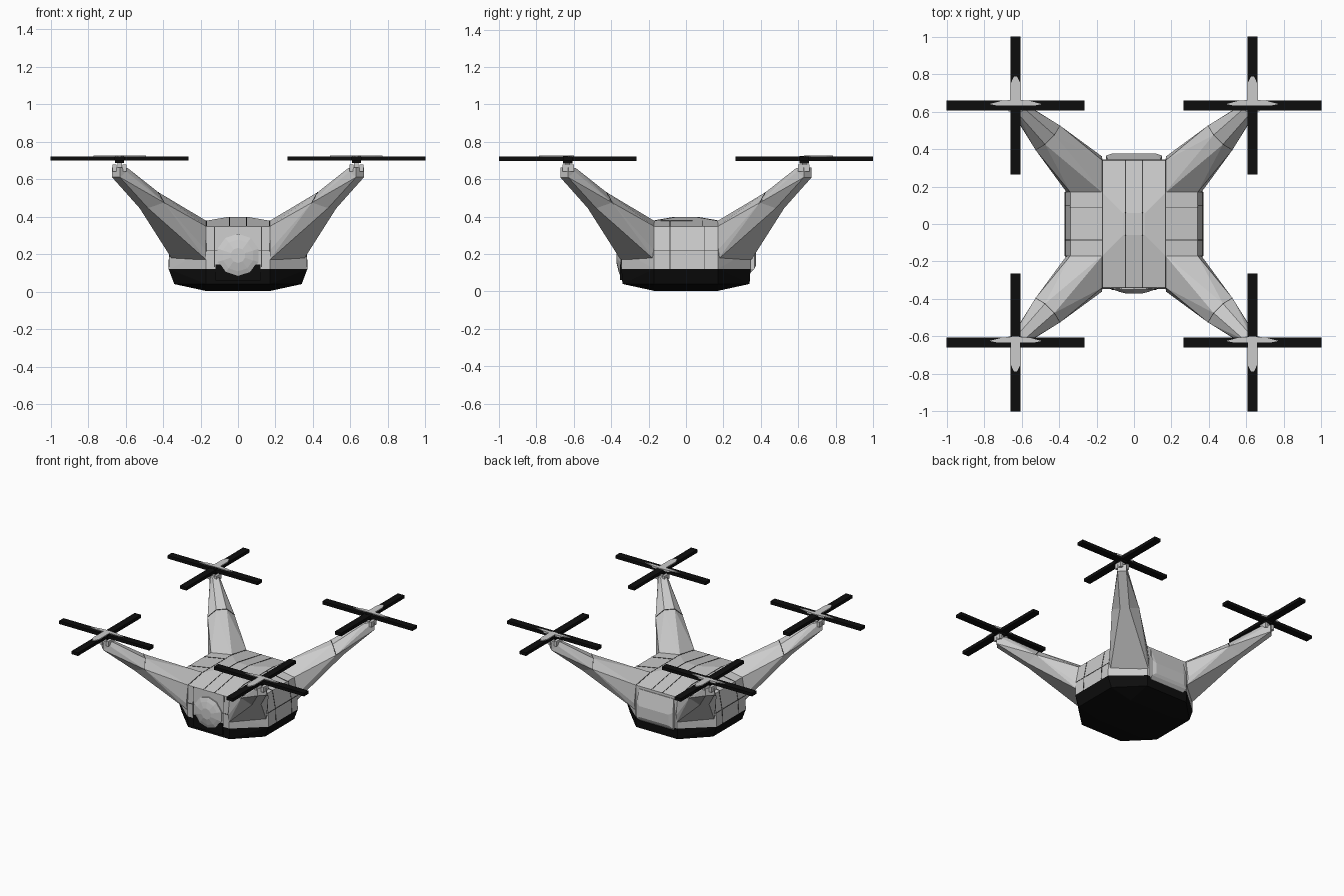
import bpy, bmesh, math
from mathutils import Vector

if "Cube" in bpy.data.objects:
    bpy.data.objects.remove(bpy.data.objects["Cube"])


def mat(name, c):
    m = bpy.data.materials.new(name)
    m.diffuse_color = (c, c, c, 1)
    m.use_nodes = True
    m.node_tree.nodes["Principled BSDF"].inputs["Base Color"].default_value = m.diffuse_color
    return m


GREY = mat("light grey shell", 0.6)
BLACK = mat("black", 0.004)
SEAM = mat("dark grey seam", 0.06)


def finish(name, bm, m):
    bmesh.ops.recalc_face_normals(bm, faces=bm.faces)
    me = bpy.data.meshes.new(name)
    bm.to_mesh(me)
    bm.free()
    me.materials.append(m)
    ob = bpy.data.objects.new(name, me)
    bpy.context.collection.objects.link(ob)
    return ob


def hull(name, groups, m):
    """One convex solid for each group of points, joined in one object."""
    bm = bmesh.new()
    for pts in groups:
        vs = [bm.verts.new(p) for p in pts]
        r = bmesh.ops.convex_hull(bm, input=vs)
        junk = {v for v in r["geom_interior"] + r["geom_unused"]
                if isinstance(v, bmesh.types.BMVert)}
        bmesh.ops.delete(bm, geom=list(junk), context='VERTS')
    bmesh.ops.dissolve_limit(bm, angle_limit=0.01, verts=bm.verts, edges=bm.edges)
    return finish(name, bm, m)


def box(x0, x1, y0, y1, z0, z1):
    return [(x, y, z) for x in (x0, x1) for y in (y0, y1) for z in (z0, z1)]


def square(s, z):
    return [(a * s, b * s, z) for a in (-1, 1) for b in (-1, 1)]


def octagon(x, y, z, s=0.17):
    return [(a * p, b * q, z) for a in (-1, 1) for b in (-1, 1)
            for p, q in ((s, y), (x, s))]


def seams(name, paths, w=0.004):
    """Thin dark strips along polylines on the shell."""
    bm = bmesh.new()
    for path in paths:
        for p, q in zip(path, path[1:]):
            p, q = Vector(p), Vector(q)
            r = bmesh.ops.create_cube(bm, size=1)
            rot = (q - p).to_track_quat('X', 'Z')
            for v in r["verts"]:
                c = Vector((v.co.x * (q - p).length, v.co.y * w, v.co.z * w))
                v.co = rot @ c + (p + q) / 2
    return finish(name, bm, SEAM)


# Body: black tray below, faceted grey shell above
hull("belly_tray", [square(0.17, 0.003) + octagon(0.34, 0.34, 0.04)
                    + octagon(0.37, 0.345, 0.12)], BLACK)
hull("body_shell", [octagon(0.37, 0.345, 0.12) + octagon(0.365, 0.345, 0.22)
                    + octagon(0.34, 0.34, 0.348) + square(0.17, 0.378)
                    + square(0.06, 0.397)], GREY)
hull("rear_panel", [box(-0.15, 0.15, 0.33, 0.365, 0.12, 0.24)
                    + box(-0.12, 0.12, 0.33, 0.375, 0.14, 0.22)
                    + box(-0.14, 0.14, 0.33, 0.345, 0.1, 0.33)], GREY)
hull("front_skirt", [box(-0.12, 0.12, -0.352, -0.33, 0.06, 0.145)], BLACK)

# Front sensor dome: faceted rings reaching forward
dome = []
for r, y in ((0.115, -0.33), (0.115, -0.35), (0.085, -0.361), (0.04, -0.372)):
    dome += [(r * math.cos(k * math.tau / 10 + 0.31), y,
              0.193 + r * math.sin(k * math.tau / 10 + 0.31)) for k in range(10)]
hull("sensor_dome", [dome], GREY)

# Arms: root, elbow and tip sections, mirrored across the diagonal
def pair(x, y, z):
    return [(x, y, z), (y, x, z)]


root = [(0.16, 0.16, 0.372)] + pair(0.17, 0.34, 0.348) + pair(0.17, 0.35, 0.17) \
    + pair(0.36, 0.17, 0.22)
elbow = pair(0.475, 0.425, 0.53) + pair(0.525, 0.395, 0.475) + pair(0.525, 0.48, 0.445)
tip = pair(0.62, 0.59, 0.66) + pair(0.645, 0.595, 0.64) + pair(0.672, 0.63, 0.61)
cap = pair(0.62, 0.59, 0.66) + pair(0.672, 0.63, 0.61) + pair(0.672, 0.63, 0.662)
lugs = [box(0.648, 0.67, 0.6, 0.66, 0.64, 0.678), box(0.596, 0.615, 0.6, 0.66, 0.64, 0.678)]

for fx, sx in (("left", -1), ("right", 1)):
    for fy, sy in (("front", -1), ("rear", 1)):
        tag = f"{fy}_{fx}_"

        def flip(pts):
            return [(sx * x, sy * y, z) for x, y, z in pts]
        hull(tag + "arm", [flip(g) for g in
                           (root + elbow, elbow + tip, tip + cap, *lugs)], GREY)
        seams(tag + "arm_seam", [flip([(0.395, 0.525, 0.475), (0.425, 0.475, 0.53),
                                       (0.475, 0.425, 0.53), (0.525, 0.395, 0.475)])])

        # Rotor: crossed black blades, hub and pointed grey blade roots
        cx, cy = sx * 0.632, sy * 0.632
        hull(tag + "rotor_blades",
             [box(cx - 0.368, cx + 0.368, cy - 0.026, cy + 0.026, 0.699, 0.722),
              box(cx - 0.026, cx + 0.026, cy - 0.368, cy + 0.368, 0.6985, 0.7215),
              box(cx - 0.025, cx + 0.025, cy - 0.025, cy + 0.025, 0.685, 0.724)], BLACK)
        hull(tag + "rotor_shaft",
             [box(cx - 0.012, cx + 0.012, cy - 0.012, cy + 0.012, 0.62, 0.69)], GREY)
        z0, z1 = 0.715, 0.727
        hull(tag + "blade_roots",
             [[(cx + a * p, cy + q, z) for z in (z0, z1) for p, q in
               ((0, 0), (0, 0.032), (0.07, 0.026), (0.14, 0.008), (0.1, 0))]
              for a in (-1, 1)]
             + [[(cx + p, cy + sy * q, z) for z in (z0, z1) for p, q in
                 ((-0.025, 0), (0.025, 0), (0.025, 0.12), (0.008, 0.155),
                  (-0.008, 0.155), (-0.025, 0.12))]], GREY)

# Panel seams on the roof and walls
prof = [(-0.34, 0.348), (-0.17, 0.378), (-0.06, 0.397),
        (0.06, 0.397), (0.17, 0.378), (0.34, 0.348)]
edge = [(-0.34, 0.348), (-0.17, 0.378), (0.17, 0.378), (0.34, 0.348)]
seams("roof_seams",
      [[(x, y, z) for y, z in prof] for x in (-0.045, 0.045)]
      + [[(x, y, z) for y, z in edge] for x in (-0.168, 0.168)]
      + [[(a * 0.17, y, 0.378), (a * 0.34, y, 0.348)]
         for a in (-1, 1) for y in (-0.085, 0.09)])
seams("wall_seams",
      [[(a * 0.365, -0.17, 0.22), (a * 0.365, 0.17, 0.22)] for a in (-1, 1)]
      + [[(a * 0.37, y, 0.12), (a * 0.365, y, 0.22), (a * 0.34, y, 0.348)]
         for a in (-1, 1) for y in (-0.085, 0.1)]
      + [[(a * 0.125, -0.345, 0.13), (a * 0.125, -0.345, 0.22),
          (a * 0.125, -0.34, 0.345)] for a in (-1, 1)]
      + [[(a * 0.11, -0.345, 0.22), (a * 0.17, -0.345, 0.22)] for a in (-1, 1)])
